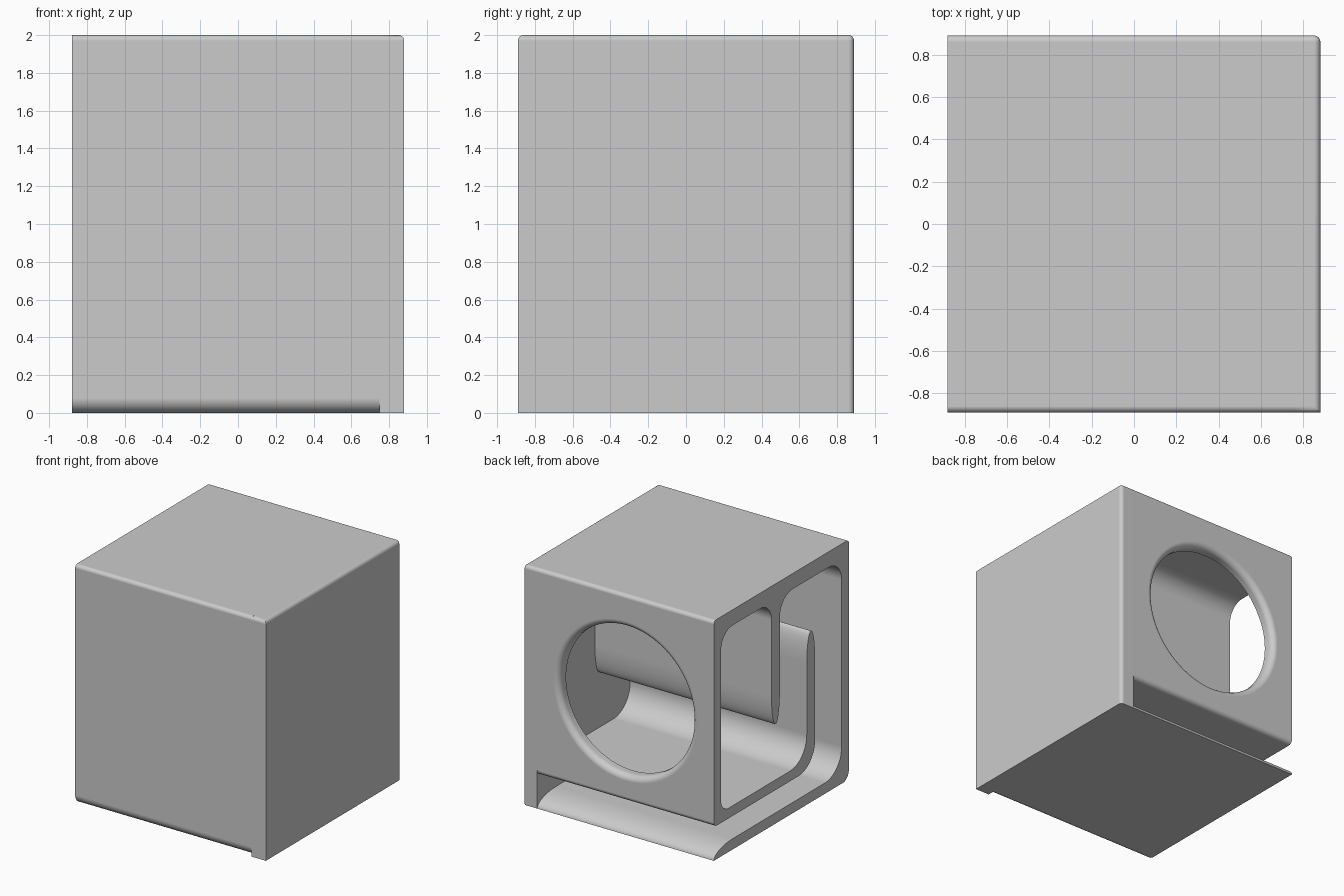
import bpy, bmesh
from math import sin, cos, pi, radians
from mathutils import Vector

if "Cube" in bpy.data.objects:
    bpy.data.objects.remove(bpy.data.objects["Cube"])

grey = bpy.data.materials.new("plain_grey")
grey.use_nodes = True
colour = (0.6, 0.6, 0.6, 1)
grey.diffuse_color = colour
grey.node_tree.nodes["Principled BSDF"].inputs["Base Color"].default_value = colour

X0, X1, X2 = -0.88, 0.75, 0.88      # open side, inner face and outer face of side wall
DEPTH, TOP, EDGE = 0.89, 2.0, 0.03


def make_object(name, bm):
    bmesh.ops.recalc_face_normals(bm, faces=bm.faces)
    mesh = bpy.data.meshes.new(name)
    bm.to_mesh(mesh)
    bm.free()
    mesh.materials.append(grey)
    ob = bpy.data.objects.new(name, mesh)
    bpy.context.collection.objects.link(ob)
    return ob


def activate(ob):
    bpy.ops.object.select_all(action='DESELECT')
    ob.select_set(True)
    bpy.context.view_layer.objects.active = ob


def finish(ob):
    activate(ob)
    bpy.ops.object.shade_smooth_by_angle(angle=radians(35))
    mod = ob.modifiers.new("even_shading", 'WEIGHTED_NORMAL')
    mod.keep_sharp = True


def rounded(corners, steps=12):
    """Round each corner (y, z, length before, length after) with an elliptic arc."""
    out = []
    pts = [Vector(c[:2]) for c in corners]
    for i, (_, _, before, after) in enumerate(corners):
        p = pts[i]
        a = (pts[i - 1] - p).normalized() * before
        b = (pts[(i + 1) % len(pts)] - p).normalized() * after
        for k in range(steps + 1):
            t = k / steps * pi / 2
            q = p + a * (1 - sin(t)) + b * (1 - cos(t))
            if not out or (q - out[-1]).length > 1e-4:
                out.append(q)
    return out


# Folded duct: one continuous section of walls, dividers and floor
section = [
    (DEPTH, 0.28, 0.04, 0.04), (DEPTH, TOP, EDGE, EDGE),
    (-DEPTH, TOP, EDGE, EDGE), (-DEPTH, 0, 0.08, 0.08),
    # bottom plate with tapered lip
    (DEPTH, 0, 0, 0), (DEPTH, 0.09, 0.09, 0.25),
    # front passage
    (-0.795, 0.09, 0.22, 0.22), (-0.795, 1.87, 0.17, 0.17), (0.02, 1.87, 0.17, 0.17),
    # hanging divider
    (0.02, 0.83, 0.25, 0.055), (0.13, 0.83, 0.055, 0.25),
    # rear chamber
    (0.13, 1.87, 0.15, 0.15), (0.795, 1.87, 0.15, 0.15),
    (0.795, 0.365, 0.1, 0.1), (-0.335, 0.365, 0.22, 0.22),
    # standing divider
    (-0.335, 1.43, 0.25, 0.055), (-0.445, 1.43, 0.055, 0.25),
    (-0.445, 0.28, 0.22, 0.22),
]
bm = bmesh.new()
face = bm.faces.new([bm.verts.new((X0, p.x, p.y)) for p in rounded(section)])
side = bmesh.ops.extrude_face_region(bm, geom=[face], use_keep_orig=True)["geom"]
bmesh.ops.translate(bm, vec=(X1 - X0, 0, 0),
                    verts=[v for v in side if isinstance(v, bmesh.types.BMVert)])
duct = make_object("folded_duct", bm)

# Round opening in the back with a rounded rim
R, RIM, SEGMENTS = 0.615, 0.05, 96
outline = [(R, 0.6)]
outline += [(R + RIM * (1 - cos(t)), DEPTH - RIM + RIM * sin(t))
            for t in [k * pi / 16 for k in range(9)]]
outline.append((R + RIM, 1.0))
bm = bmesh.new()
rings = [[bm.verts.new(((X0 + X1) / 2 + r * cos(2 * pi * k / SEGMENTS), y,
                        1.115 + r * sin(2 * pi * k / SEGMENTS)))
          for k in range(SEGMENTS)] for r, y in outline]
for lower, upper in zip(rings, rings[1:]):
    for k in range(SEGMENTS):
        n = (k + 1) % SEGMENTS
        bm.faces.new((lower[k], lower[n], upper[n], upper[k]))
bm.faces.new(rings[0])
bm.faces.new(rings[-1])
cutter = make_object("opening_cutter", bm)
cutter.hide_render = True

activate(duct)
cut = duct.modifiers.new("opening", 'BOOLEAN')
cut.operation = 'DIFFERENCE'
cut.solver = 'EXACT'
cut.object = cutter
bpy.ops.object.modifier_apply(modifier=cut.name)
bpy.data.objects.remove(cutter)
finish(duct)

# Closed side wall with softened top and back edges
bm = bmesh.new()
bmesh.ops.create_cube(bm, size=1)
for v in bm.verts:
    v.co = (X2 if v.co.x > 0 else X1, DEPTH if v.co.y > 0 else -DEPTH, TOP if v.co.z > 0 else 0)


def softened(e):
    mid = (e.verts[0].co + e.verts[1].co) / 2
    on_top, outer, back = mid.z > TOP - 0.01, mid.x > X2 - 0.01, mid.y > DEPTH - 0.01
    front = mid.y < -DEPTH + 0.01
    return on_top and (outer or back or front) or outer and back


bmesh.ops.bevel(bm, geom=[e for e in bm.edges if softened(e)], offset=EDGE,
                offset_type='OFFSET', segments=6, profile=0.5, affect='EDGES')
finish(make_object("side_wall", bm))
